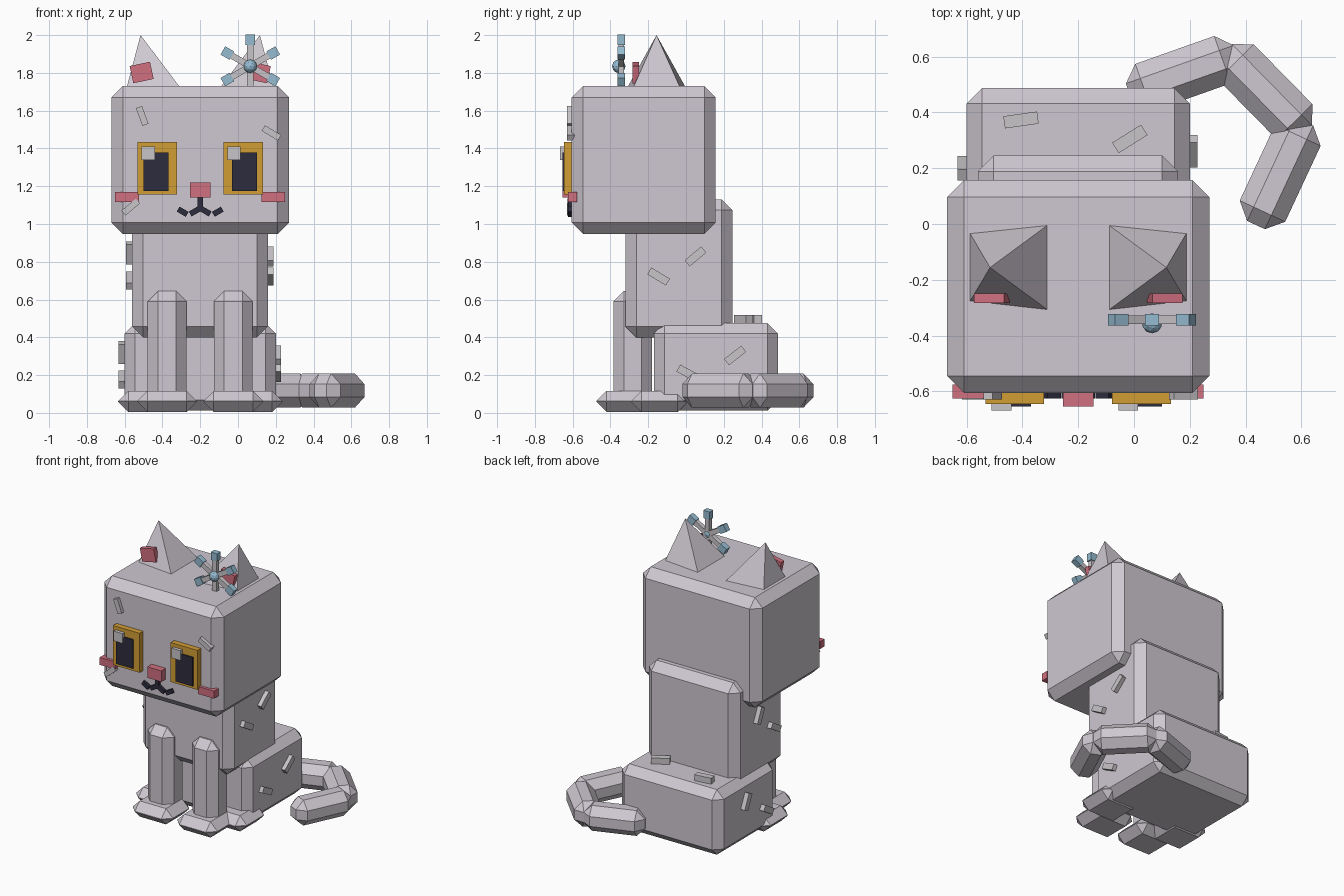
import bpy, bmesh, math
from mathutils import Matrix, Vector

if "Cube" in bpy.data.objects:
    bpy.data.objects.remove(bpy.data.objects["Cube"])

CX = -0.2  # symmetry plane of the body (the tail sticks out to the right)


def material(name, rgb):
    m = bpy.data.materials.new(name)
    m.diffuse_color = (*rgb, 1)
    m.use_nodes = True
    m.node_tree.nodes["Principled BSDF"].inputs["Base Color"].default_value = m.diffuse_color
    return m


FUR = material("grey fur", (0.62, 0.58, 0.635))
PALE = material("pale grey", (0.58, 0.56, 0.58))
AMBER = material("amber", (0.65, 0.34, 0.036))
DARK = material("dark navy", (0.026, 0.025, 0.048))
PINK = material("pink", (0.63, 0.16, 0.215))
BLUE = material("light blue", (0.30, 0.50, 0.64))


def finish(name, bm, mat):
    bmesh.ops.recalc_face_normals(bm, faces=bm.faces)
    me = bpy.data.meshes.new(name)
    bm.to_mesh(me)
    bm.free()
    me.materials.append(mat)
    ob = bpy.data.objects.new(name, me)
    bpy.context.collection.objects.link(ob)
    return ob


def box(name, center, size, mat, bevel=0, axis='Z', deg=0):
    """Box turned about one axis through its centre, with flat chamfers."""
    bm = bmesh.new()
    bmesh.ops.create_cube(bm, size=1)
    bmesh.ops.scale(bm, vec=size, verts=bm.verts)
    if bevel:
        bmesh.ops.bevel(bm, geom=bm.edges[:], offset=bevel, segments=1,
                        affect='EDGES', profile=0.5)
    bm.transform(Matrix.Translation(center) @ Matrix.Rotation(math.radians(deg), 4, axis))
    return finish(name, bm, mat)


def span(name, x, y, z, mat, bevel=0):
    """Box given by its extents on each axis."""
    r = (x, y, z)
    return box(name, [(a + b) / 2 for a, b in r], [b - a for a, b in r], mat, bevel)


def face_box(name, x, z, w, h, y, depth, mat, deg=0):
    """Box on a front-facing plane, turned counter-clockwise as seen from the front."""
    return box(name, (x, y, z), (w, depth, h), mat, 0, 'Y', -deg)


# Main blocks
span("head", (-0.67, 0.27), (-0.605, 0.157), (0.947, 1.73), FUR, 0.06)
span("torso", (-0.56, 0.158), (-0.32, 0.245), (0.40, 1.13), FUR, 0.057)
span("hips", (-0.6, 0.2), (-0.17, 0.487), (0.012, 0.475), FUR, 0.055)

# Parts mirrored about the symmetry plane
for side, s in (("left", -1), ("right", 1)):
    box(side + "_front_leg", (CX + s * 0.175, -0.282, 0.352), (0.206, 0.205, 0.585), FUR, 0.055)
    box(side + "_front_paw", (CX + s * 0.175, -0.33, 0.061), (0.315, 0.29, 0.112), FUR, 0.054)
    box(side + "_hind_paw", (CX + s * 0.28, -0.14, 0.061), (0.31, 0.3, 0.112), FUR, 0.054)

    # Ear: leaning four-sided pyramid
    bm = bmesh.new()
    base = [bm.verts.new((CX + s * x, y, 1.72)) for x, y in
            ((0.104, 0.0), (0.39, -0.03), (0.39, -0.28), (0.104, -0.312))]
    tip = bm.verts.new((CX + s * 0.316, -0.156, 2.0))
    bm.faces.new(base)
    for i in range(4):
        bm.faces.new((base[i], base[(i + 1) % 4], tip))
    finish(side + "_ear", bm, FUR)
    face_box(side + "_inner_ear", CX + s * 0.31, 1.802, 0.11, 0.093, -0.267, 0.034, PINK, -s * 12)

    # Eye
    ex = CX + s * 0.227
    face_box(side + "_eye", ex, 1.295, 0.21, 0.28, -0.615, 0.06, AMBER)
    face_box(side + "_pupil", ex + s * 0.008, 1.277, 0.132, 0.205, -0.635, 0.04, DARK)
    face_box(side + "_eye_glint", ex - 0.048, 1.375, 0.07, 0.07, -0.645, 0.046, PALE)

    # Cheek and mouth
    face_box(side + "_cheek", CX + s * 0.387, 1.143, 0.126, 0.053, -0.601, 0.05, PINK)
    face_box(side + "_mouth_inner", CX + s * 0.027, 1.068, 0.06, 0.03, -0.61, 0.03, DARK, -s * 30)
    face_box(side + "_mouth_outer", CX + s * 0.093, 1.065, 0.055, 0.03, -0.61, 0.03, DARK, s * 30)

face_box("nose", CX, 1.18, 0.11, 0.078, -0.62, 0.07, PINK)
face_box("mouth_line", CX, 1.11, 0.028, 0.08, -0.61, 0.03, DARK)

# Tail: three chamfered segments curling forward
for i, (x, y, deg) in enumerate(((0.176, 0.539, 19.5), (0.47, 0.474, -45.5), (0.524, 0.182, -115))):
    box(f"tail_segment_{i + 1}", (x, y, 0.118), (0.41, 0.18, 0.18), FUR, 0.055, 'Z', deg)

# Fur marks on the face: x, z, angle
for i, (x, z, deg) in enumerate(((-0.507, 1.572, -70), (0.177, 1.482, -31), (-0.568, 1.09, 40))):
    face_box(f"face_fur_mark_{i + 1}", x, z, 0.1, 0.034, -0.61, 0.04, PALE, deg)

# Fur marks on the flanks: x, y, z, angle
flank = ((0.165, -0.145, 0.722, -31), (0.165, 0.05, 0.828, 40),
         (-0.57, 0.0, 0.847, 115), (-0.57, -0.17, 0.70, 31),
         (0.205, 0.26, 0.304, 38), (0.205, 0.01, 0.21, -28),
         (-0.61, 0.2, 0.32, 115), (-0.61, -0.03, 0.178, 31))
for i, (x, y, z, deg) in enumerate(flank):
    box(f"flank_fur_mark_{i + 1}", (x, y, z), (0.045, 0.115, 0.042), PALE, 0, 'X', deg)

# Fur marks on top of the hips
for i, (x, y, deg) in enumerate(((-0.405, 0.373, 8), (-0.015, 0.305, 32))):
    box(f"hip_fur_mark_{i + 1}", (x, y, 0.495), (0.122, 0.044, 0.045), PALE, 0, 'Z', deg)

# Hair ornament: six spokes with block tips around a faceted bead
hub = Vector((0.065, -0.343, 1.835))
for i in range(6):
    a = math.radians(90 + 60 * i)
    d = Vector((math.cos(a), 0, math.sin(a)))
    for name, r, length, w, depth, mat in (("spoke", 0.065, 0.13, 0.034, 0.03, PALE),
                                           ("tip", 0.14, 0.055, 0.05, 0.04, BLUE)):
        p = hub + d * r
        face_box(f"ornament_{name}_{i + 1}", p.x, p.z, length, w, p.y, depth, mat, 90 + 60 * i)
bm = bmesh.new()
bmesh.ops.create_icosphere(bm, subdivisions=2, radius=0.036,
                           matrix=Matrix.Translation(hub + Vector((0, -0.013, 0))))
finish("ornament_bead", bm, BLUE)
